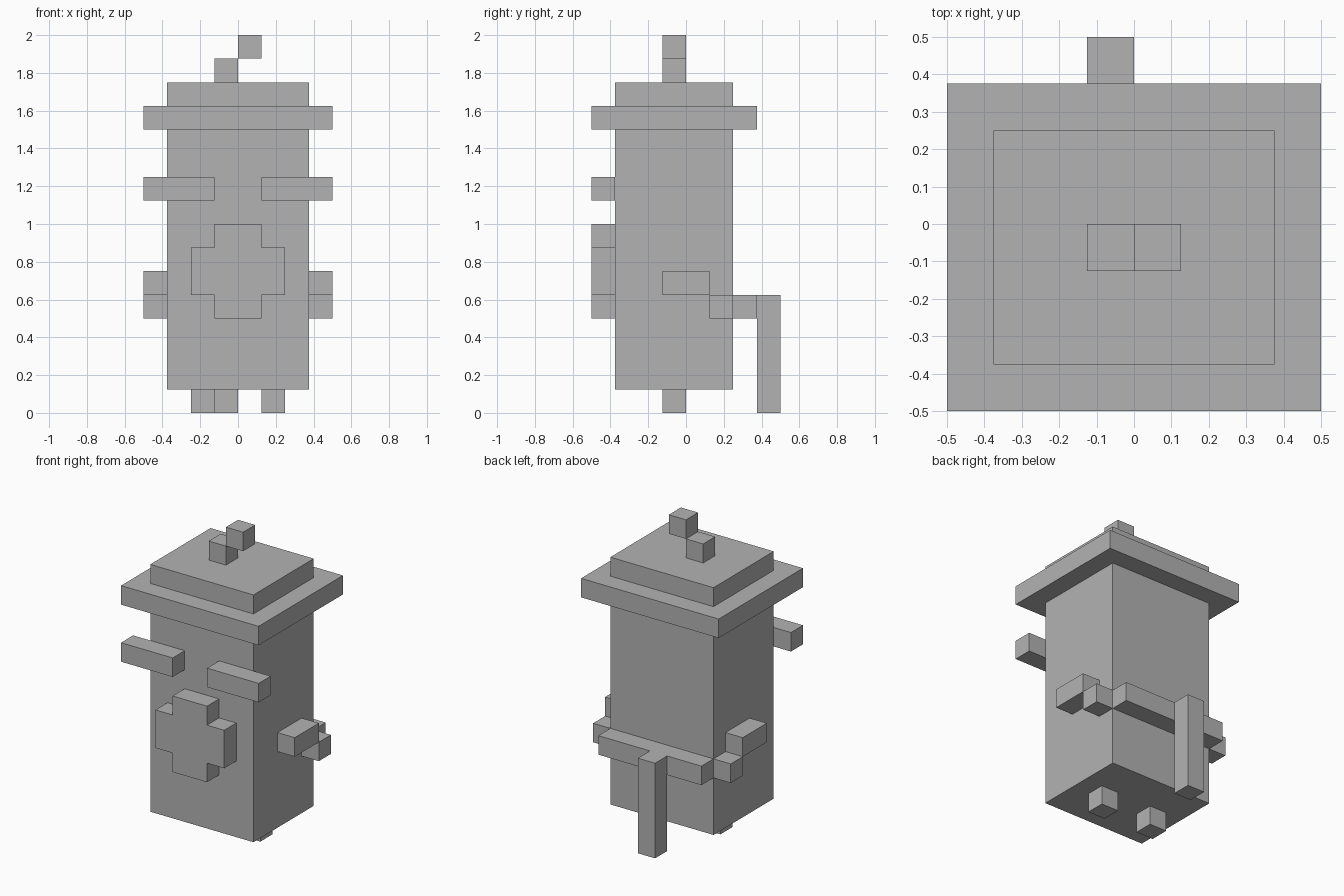
import bpy
import bmesh

cube = bpy.data.objects.get("Cube")
if cube:
    bpy.data.objects.remove(cube, do_unlink=True)

U = 0.125  # one block of the modelling grid

grey = bpy.data.materials.new("plain grey")
grey.use_nodes = True
colour = (0.45, 0.45, 0.45, 1)
grey.diffuse_color = colour
grey.node_tree.nodes["Principled BSDF"].inputs["Base Color"].default_value = colour


def add_object(name, bm):
    bmesh.ops.recalc_face_normals(bm, faces=bm.faces)
    mesh = bpy.data.meshes.new(name)
    bm.to_mesh(mesh)
    bm.free()
    mesh.materials.append(grey)
    obj = bpy.data.objects.new(name, mesh)
    bpy.context.collection.objects.link(obj)
    return obj


def box(name, x, y, z):
    """Box from (low, high) ranges given in blocks."""
    bm = bmesh.new()
    bmesh.ops.create_cube(bm, size=1)
    for v in bm.verts:
        v.co = [U * (r[0] if c < 0 else r[1]) for c, r in zip(v.co, (x, y, z))]
    return add_object(name, bm)


def pair(name, x, y, z):
    """Matching boxes on the left (+x) and right (-x)."""
    box("left_" + name, x, y, z)
    box("right_" + name, (-x[1], -x[0]), y, z)


# Body and hat
box("body", (-3, 3), (-3, 2), (1, 12))
box("hat_brim", (-4, 4), (-4, 3), (12, 13))
box("hat_crown", (-3, 3), (-3, 2), (13, 14))
box("hat_stem_lower", (-1, 0), (-1, 0), (14, 15))
box("hat_stem_upper", (0, 1), (-1, 0), (15, 16))

# Face: brows and a cross-shaped plate
pair("brow", (1, 4), (-4, -3), (9, 10))
quarter = [(2, 1), (1, 1), (1, 2)]
outline = quarter + [(-x, z) for x, z in reversed(quarter)]
outline += [(-x, -z) for x, z in quarter] + [(x, -z) for x, z in reversed(quarter)]
bm = bmesh.new()
face = bm.faces.new([bm.verts.new((x * U, -4 * U, (6 + z) * U)) for x, z in outline])
extruded = bmesh.ops.extrude_face_region(bm, geom=[face], use_keep_orig=True)
moved = [g for g in extruded["geom"] if isinstance(g, bmesh.types.BMVert)]
bmesh.ops.translate(bm, verts=moved, vec=(0, U, 0))
add_object("front_cross", bm)

# Arms, stepping down to a bar across the back
pair("arm", (3, 4), (-1, 1), (5, 6))
pair("arm_link", (3, 4), (1, 2), (4, 5))
box("back_bar", (-3, 3), (2, 3), (4, 5))

# Feet and the prop hanging behind
pair("foot", (1, 2), (-1, 0), (0, 1))
box("rear_prop", (-1, 0), (3, 4), (0, 5))
